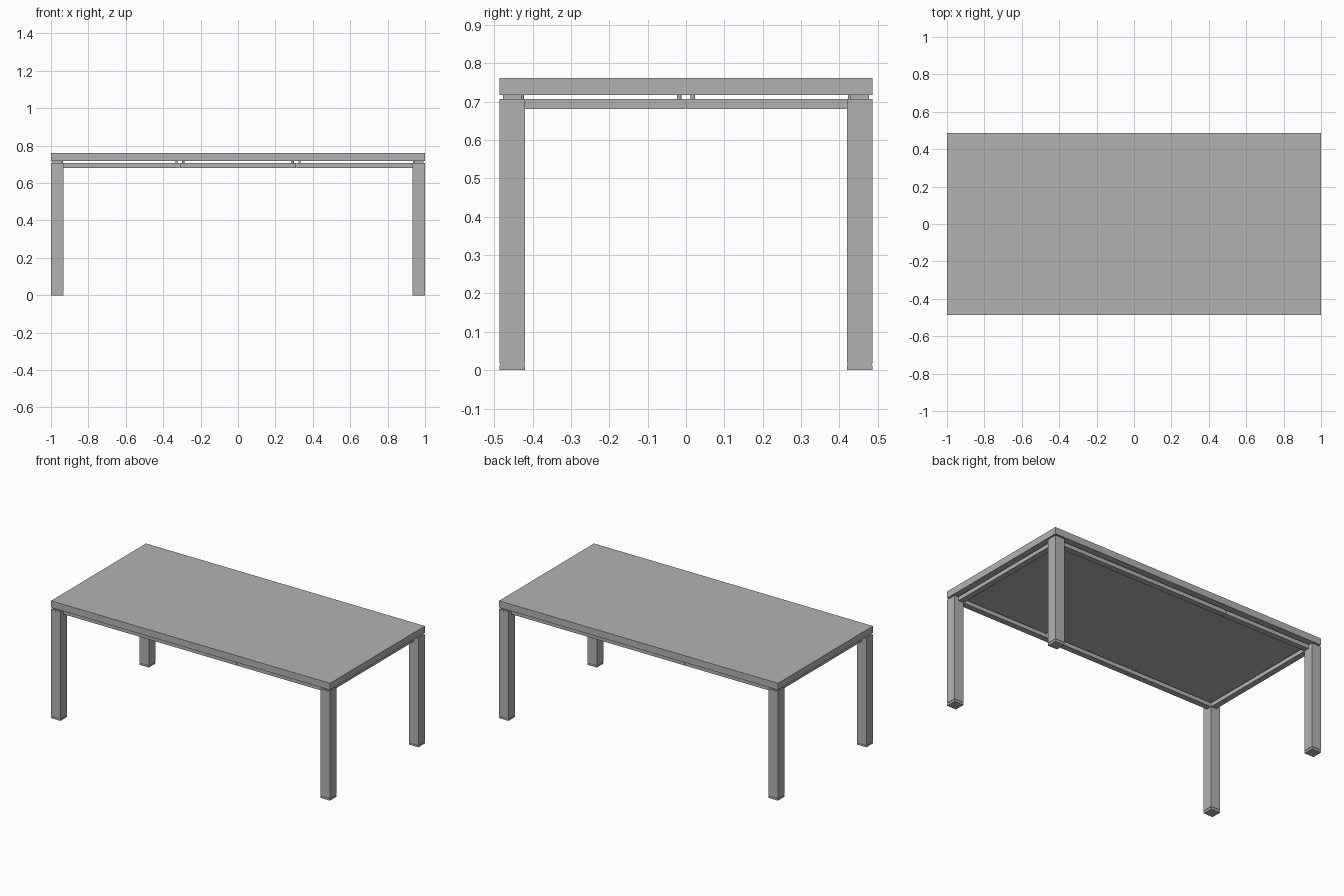
import bpy
import bmesh
from mathutils import Matrix, Vector

if "Cube" in bpy.data.objects:
    bpy.data.objects.remove(bpy.data.objects["Cube"])

W, D = 1.0, 0.486          # half width and depth of the table
LEG = 0.067                # leg thickness
RAIL = 0.038               # rail thickness
LX, LY = W - LEG, D - LEG  # inner faces of the legs

grey = bpy.data.materials.new("dark_grey")
grey.diffuse_color = (0.45, 0.45, 0.45, 1)
grey.use_nodes = True
grey.node_tree.nodes["Principled BSDF"].inputs["Base Color"].default_value = grey.diffuse_color


def finish(name, bm):
    mesh = bpy.data.meshes.new(name)
    bm.to_mesh(mesh)
    bm.free()
    mesh.materials.append(grey)
    obj = bpy.data.objects.new(name, mesh)
    bpy.context.collection.objects.link(obj)
    return obj


def box(name, lo, hi):
    lo, hi = Vector(lo), Vector(hi)
    bm = bmesh.new()
    bmesh.ops.create_cube(bm, size=1, matrix=Matrix.Translation((lo + hi) / 2)
                          @ Matrix.Diagonal((*(hi - lo), 1)))
    return finish(name, bm)


def pin(name, x, y):
    bm = bmesh.new()
    bmesh.ops.create_cone(bm, cap_ends=True, segments=12, radius1=0.006,
                          radius2=0.006, depth=0.01,
                          matrix=Matrix.Translation((x, y, 0.712)))
    obj = finish(name, bm)
    for p in obj.data.polygons:
        p.use_smooth = len(p.vertices) == 4
    for e in obj.data.edges:
        e.use_edge_sharp = abs(obj.data.vertices[e.vertices[0]].co.z
                               - obj.data.vertices[e.vertices[1]].co.z) < 1e-4


# Tabletop
box("tabletop", (-W, -D, 0.717), (W, D, 0.761))

# Legs with foot, recessed joint and top spacer
cx, cy = W - LEG / 2, D - LEG / 2
stack = [("foot", LEG / 2, 0.0, 0.012),
         ("foot_joint", 0.031, 0.012, 0.017),
         ("leg", LEG / 2, 0.017, 0.707),
         ("top_spacer", 0.024, 0.707, 0.717)]
for sx, xname in ((-1, "left"), (1, "right")):
    for sy, yname in ((-1, "front"), (1, "back")):
        for part, h, z0, z1 in stack:
            x, y = sx * cx, sy * cy
            box(f"{yname}_{xname}_{part}", (x - h, y - h, z0), (x + h, y + h, z1))

# Rails between the legs, in sections with a thin seam, and pins at each seam
GAP = 0.0007
Z0, Z1 = 0.681, 0.707
for s, name in ((-1, "front"), (1, "back")):
    y0, y1 = sorted((s * LY, s * (LY + RAIL)))
    step = 2 * LX / 3
    for i in range(3):
        a = -LX + i * step
        box(f"{name}_rail_{i + 1}", (a + GAP, y0, Z0), (a + step - GAP, y1, Z1))
    for seam in (-step / 2, step / 2):
        for off in (-0.018, 0.018):
            pin(f"{name}_rail_pin", seam + off, s * (LY + 0.009))
for s, name in ((-1, "left"), (1, "right")):
    x0, x1 = sorted((s * LX, s * (LX + RAIL)))
    for i in range(2):
        a = -LY + i * LY
        box(f"{name}_rail_{i + 1}", (x0, a + GAP, Z0), (x1, a + LY - GAP, Z1))
    for off in (-0.018, 0.018):
        pin(f"{name}_rail_pin", s * (LX + 0.009), off)
